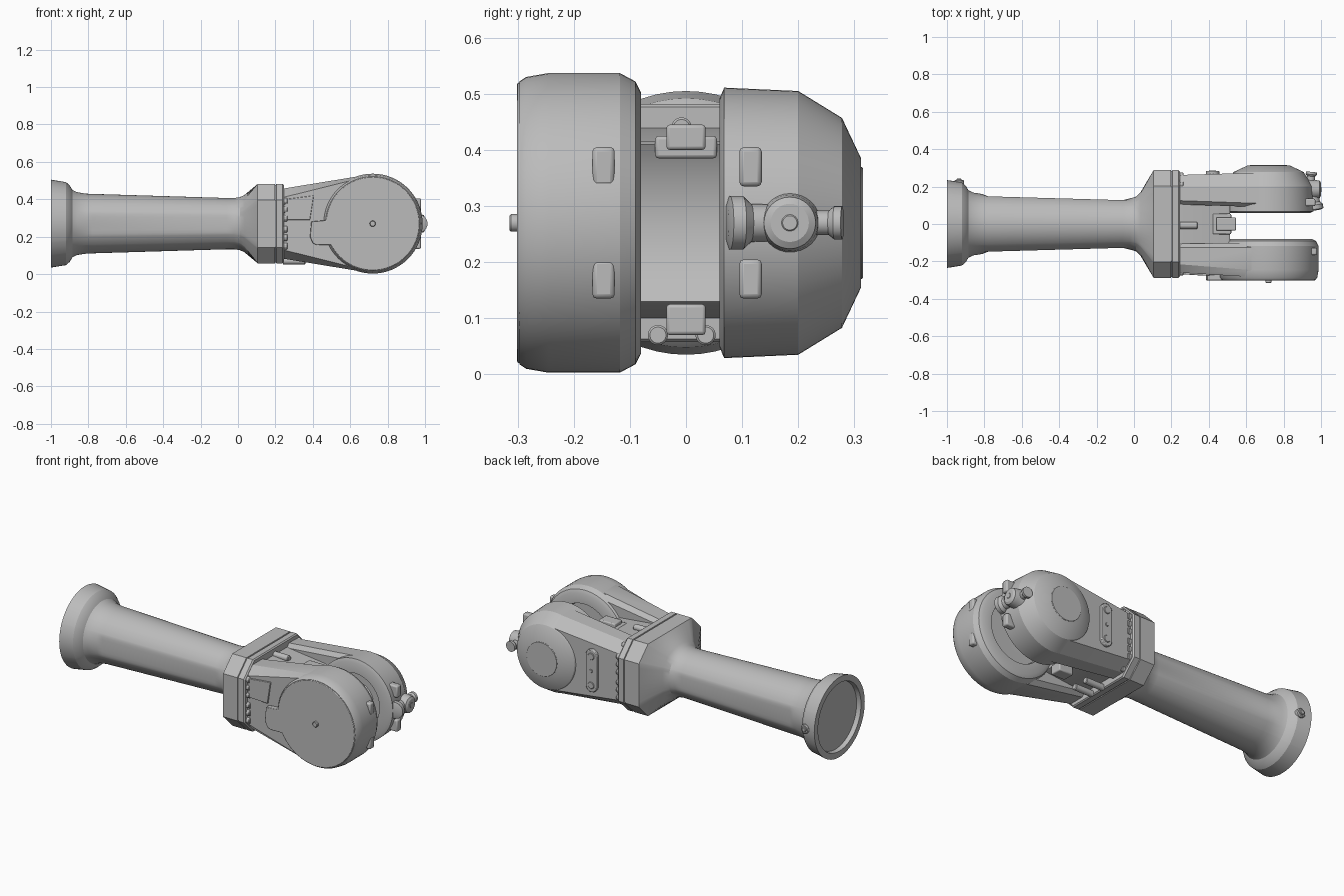
import bpy, bmesh
from math import sin, cos, pi, radians, atan2
from mathutils import Vector

cube = bpy.data.objects.get("Cube")
if cube:
    bpy.data.objects.remove(cube)

grey = bpy.data.materials.new("light_grey")
grey.use_nodes = True
tone = (0.5, 0.5, 0.5, 1)
grey.diffuse_color = tone
grey.node_tree.nodes["Principled BSDF"].inputs["Base Color"].default_value = tone

AXIS_Z = 0.27            # height of the arm's long axis
WRIST = (0.72, AXIS_Z)   # wrist pivot in x, z


def loft(name, rings, bevel=0):
    """Skin a list of equal-length rings and cap both ends."""
    bm = bmesh.new()
    loops = [[bm.verts.new(p) for p in ring] for ring in rings]
    n = len(loops[0])
    for a, b in zip(loops, loops[1:]):
        for i in range(n):
            j = (i + 1) % n
            bm.faces.new((a[i], a[j], b[j], b[i]))
    bm.faces.new(loops[0][::-1])
    bm.faces.new(loops[-1])
    bmesh.ops.recalc_face_normals(bm, faces=bm.faces[:])
    mesh = bpy.data.meshes.new(name)
    bm.to_mesh(mesh)
    bm.free()
    obj = bpy.data.objects.new(name, mesh)
    bpy.context.collection.objects.link(obj)
    mesh.materials.append(grey)
    if bevel:
        mod = obj.modifiers.new("soft_edges", "BEVEL")
        mod.width, mod.segments, mod.limit_method = bevel, 2, "ANGLE"
    bpy.ops.object.select_all(action="DESELECT")
    obj.select_set(True)
    bpy.context.view_layer.objects.active = obj
    bpy.ops.object.shade_smooth_by_angle(angle=radians(28))
    return obj


def lathe(name, profile, centre, direction, n=48):
    """Revolve (radius, distance) pairs about a direction from a centre."""
    c, d = Vector(centre), Vector(direction).normalized()
    u = d.orthogonal().normalized()
    v = d.cross(u)
    angles = [2 * pi * i / n for i in range(n)]
    return loft(name, [[c + d * h + (u * cos(a) + v * sin(a)) * r for a in angles]
                       for r, h in profile])


def rod(name, centre, direction, r, length, n=20):
    edge = min(r, length) * 0.2
    return lathe(name, [(r, 0), (r, length - edge), (r - edge, length)], centre, direction, n)


def prism(name, outline, y0, y1, slope=0, bevel=0):
    """Extrude an x-z outline along y, sheared so it can follow a tapered arm."""
    return loft(name, [[(x, y + slope * (x - 0.24), z) for x, z in outline]
                       for y in (y0, y1)], bevel)


def box(name, x, y, z, bevel=0.006):
    return prism(name, [(x[0], z[0]), (x[1], z[0]), (x[1], z[1]), (x[0], z[1])],
                 y[0], y[1], bevel=bevel)


def arc(r, start, end, n=32):
    return [(WRIST[0] + r * cos(radians(start + (end - start) * i / n)),
             WRIST[1] + r * sin(radians(start + (end - start) * i / n))) for i in range(n + 1)]


# Tube, bell end and octagonal flange: one skin whose section goes round to octagonal
HY, HZ, CUT = 0.288, 0.212, 0.085
corners = [atan2(sz * z, sy * y) % (2 * pi) for sy in (1, -1) for sz in (1, -1)
           for y, z in ((HY, HZ - CUT), (HY - CUT, HZ))]
angles = sorted(set(corners + [2 * pi * i / 56 for i in range(56)]))


def octagon(a):
    c, s = max(abs(cos(a)), 1e-6), max(abs(sin(a)), 1e-6)
    return min(HY / c, HZ / s, (HY + HZ - CUT) / (c + s))


def section(x, r, mix=0, flat=1, scale=1):
    ring = []
    for a in angles:
        d = (r * (1 - mix) + octagon(a) * mix) * scale
        y = d * cos(a)
        if not mix:
            y = max(-r * flat, min(r * flat, y))
        ring.append((x, y, AXIS_Z + d * sin(a)))
    return ring


loft("forearm_tube", [
    section(-0.975, 0.195), section(-1, 0.2), section(-1, 0.235), section(-0.92, 0.222),
    section(-0.9, 0.205), section(-0.885, 0.18), section(-0.86, 0.168),
    section(-0.81, 0.16), section(-0.78, 0.159, flat=0.93), section(-0.06, 0.137, flat=0.93),
    section(-0.02, 0.137), section(0.01, 0.137, 0.06), section(0.035, 0.137, 0.22),
    section(0.105, 0.137, 1), section(0.197, 0, 1), section(0.199, 0, 1, scale=0.98),
    section(0.203, 0, 1, scale=0.98), section(0.205, 0, 1), section(0.238, 0, 1),
    section(0.245, 0, 1, scale=0.975)])
rod("bell_plug", (-0.935, 0.2, AXIS_Z), (0, 1, 0), 0.027, 0.035)
rod("bell_plug_core", (-0.935, 0.22, AXIS_Z), (0, 1, 0), 0.014, 0.022)


# Fork arms: tapered hulls from the flange to the wrist pivot
def arm_ring(y_root, y_disc, r, half):
    return ([(0.24, y_root, AXIS_Z - half)]
            + [(x, y_disc, z) for x, z in arc(r, -100, 100)]
            + [(0.24, y_root, AXIS_Z + half)])


loft("front_arm", [arm_ring(-0.105, -0.10, 0.235, 0.165), arm_ring(-0.125, -0.125, 0.262, 0.187),
                   arm_ring(-0.215, -0.25, 0.262, 0.187), arm_ring(-0.26, -0.286, 0.252, 0.14)])
loft("rear_arm", [arm_ring(0.105, 0.09, 0.215, 0.165), arm_ring(0.125, 0.11, 0.238, 0.187),
                  arm_ring(0.2, 0.2, 0.234, 0.185), arm_ring(0.262, 0.275, 0.187, 0.135)])

# Wrist housings with recessed inner faces
lathe("front_housing", [(0.165, -0.115), (0.175, -0.08), (0.232, -0.08), (0.252, -0.09),
                        (0.267, -0.118), (0.267, -0.245), (0.26, -0.285), (0.252, -0.297)],
      (WRIST[0], 0, WRIST[1]), (0, 1, 0), 64)
lathe("rear_housing", [(0.15, 0.1), (0.16, 0.06), (0.222, 0.06), (0.241, 0.068), (0.235, 0.2),
                       (0.187, 0.278), (0.115, 0.312)],
      (WRIST[0], 0, WRIST[1]), (0, 1, 0), 64)
rod("front_inner_hub", (WRIST[0], -0.13, AXIS_Z), (0, 1, 0), 0.11, 0.03, 40)
rod("rear_inner_hub", (WRIST[0], 0.115, AXIS_Z), (0, -1, 0), 0.1, 0.03, 40)

# Front cover with its side tongue, raised panel and centre pin
prism("front_cover", arc(0.25, -153, 177, 60)
      + [(0.465, 0.288), (0.392, 0.281), (0.385, 0.2), (0.4, 0.165), (0.42, 0.155)],
      -0.301, -0.27, bevel=0.003)
prism("front_panel", [(0.25, 0.29), (0.385, 0.29), (0.405, 0.42), (0.25, 0.40)],
      -0.268, -0.25, -0.06, 0.003)
rod("front_pin", (WRIST[0], -0.295, AXIS_Z), (0, -1, 0), 0.016, 0.02)

# Rear cap and capsule-shaped access cover
rod("rear_cap", (WRIST[0], 0.305, AXIS_Z), (0, 1, 0), 0.1, 0.01, 40)
capsule = [(0.42 + 0.036 * cos(t), AXIS_Z + s * 0.09 + 0.036 * sin(t))
           for s, base in ((1, 0), (-1, pi)) for t in [base + pi * i / 10 for i in range(11)]]
prism("rear_access_cover", capsule, 0.255, 0.283, bevel=0.004)
for i, dz in enumerate((-0.085, 0.0, 0.085)):
    rod(f"access_screw_{i}", (0.42, 0.275, AXIS_Z + dz), (0, 1, 0), 0.02 if i != 1 else 0.01, 0.012)

# Yoke web with a hollow clearing the wrist
prism("yoke_web", [(0.24, 0.10), (0.5, 0.125)] + arc(0.25, 214, 146, 16)
      + [(0.5, 0.415), (0.24, 0.44)], -0.13, 0.12)
box("upper_tab", (0.44, 0.545), (-0.035, 0.035), (0.40, 0.445))
box("upper_ledge", (0.42, 0.52), (-0.055, 0.055), (0.385, 0.425))
box("lower_tab", (0.44, 0.53), (-0.035, 0.035), (0.07, 0.125))
for i, y in enumerate((-0.05, 0.035)):
    rod(f"lower_boss_{i}", (0.24, y, 0.07), (1, 0, 0), 0.018, 0.12)
rod("upper_boss", (0.24, -0.008, 0.44), (1, 0, 0), 0.018, 0.1)

# Flange bolts in all four corners
for sy in (-1, 1):
    for sz in (-1, 1):
        for i, dz in enumerate((0.03, 0.075, 0.12)):
            rod(f"flange_bolt_{sy}_{sz}_{i}", (0.235, sy * 0.258, AXIS_Z + sz * dz),
                (1, 0, 0), 0.018, 0.03, 12)
    for sz in (-1, 1):
        rod(f"edge_bolt_{sy}_{sz}", (0.235, sy * 0.21, AXIS_Z + sz * 0.17), (1, 0, 0), 0.016, 0.03, 12)

# Stop ribs on the wrist ends
for side, y, x_end in (("front", -0.147, 0.978), ("rear", 0.115, 0.97)):
    for place, z in (("upper", 0.37), ("lower", 0.17)):
        box(f"{side}_{place}_rib", (0.88, x_end), (y - 0.02, y + 0.02), (z - 0.035, z + 0.035), 0.008)

# Connector nozzle with side ports
lathe("nozzle", [(0.065, 0), (0.054, 0.03), (0.05, 0.07), (0.046, 0.09), (0.034, 0.097)],
      (0.903, 0.185, AXIS_Z), (1, 0, 0), 32)
rod("nozzle_core", (0.98, 0.185, AXIS_Z), (1, 0, 0), 0.016, 0.022)
lathe("inner_port", [(0.032, 0), (0.034, 0.07), (0.048, 0.085), (0.048, 0.108), (0.03, 0.114)],
      (0.95, 0.185, AXIS_Z), (0.15, -1, 0), 28)
lathe("outer_port", [(0.022, 0), (0.022, 0.07), (0.03, 0.08), (0.03, 0.094)],
      (0.94, 0.185, AXIS_Z), (0.1, 1, 0), 24)
